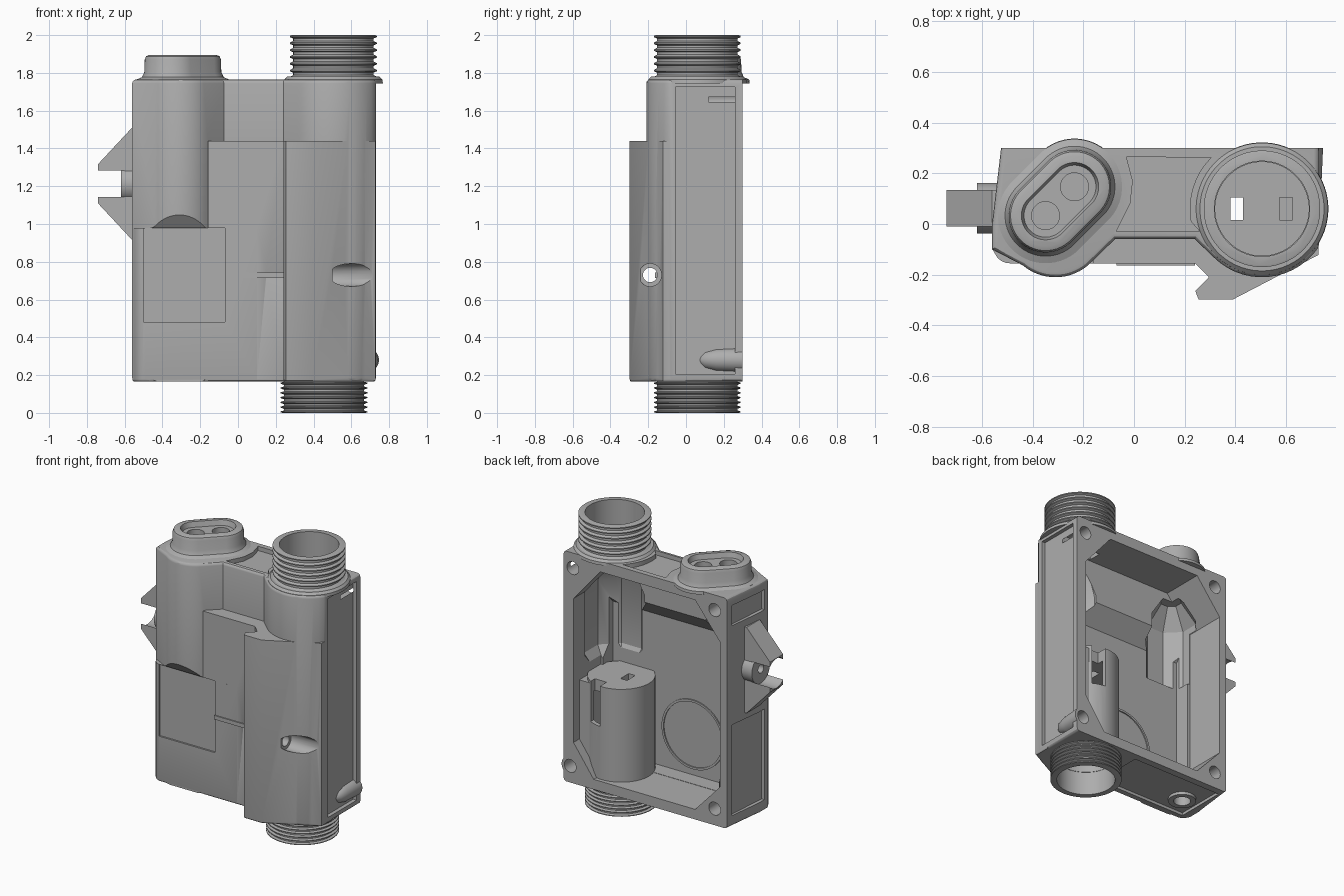
import bpy, bmesh
from math import cos, sin, pi, radians
from mathutils import Matrix, Vector

default = bpy.data.objects.get("Cube")
if default:
    bpy.data.objects.remove(default)

grey = bpy.data.materials.new("mid grey")
grey.use_nodes = True
GREY = (0.42, 0.42, 0.42, 1)
grey.diffuse_color = GREY
grey.node_tree.nodes["Principled BSDF"].inputs["Base Color"].default_value = GREY

BOTTOM, TOP, BACK = 0.165, 1.765, 0.30
UPPER = (0.505, 0.06)
LOWER = (0.455, 0.06)


def finish(name, bm):
    bmesh.ops.recalc_face_normals(bm, faces=bm.faces)
    mesh = bpy.data.meshes.new(name)
    bm.to_mesh(mesh)
    bm.free()
    mesh.materials.append(grey)
    ob = bpy.data.objects.new(name, mesh)
    bpy.context.collection.objects.link(ob)
    return ob


def prism(name, points, lo, hi, axis="z", round_z=(), width=0.02):
    """Extrude a 2D outline along an axis, rounding the rims at the given heights."""
    place = {"z": lambda a, b, t: (a, b, t),
             "x": lambda a, b, t: (t, a, b),
             "y": lambda a, b, t: (a, t, b)}[axis]
    bm = bmesh.new()
    ends = [[bm.verts.new(place(a, b, t)) for a, b in points] for t in (lo, hi)]
    n = len(points)
    for ring in ends:
        bm.faces.new(ring)
    for i in range(n):
        j = (i + 1) % n
        bm.faces.new((ends[0][i], ends[0][j], ends[1][j], ends[1][i]))
    rims = [e for e in bm.edges
            if any(all(abs(v.co.z - z) < 1e-4 for v in e.verts) for z in round_z)]
    if rims:
        bmesh.ops.recalc_face_normals(bm, faces=bm.faces)
        bmesh.ops.bevel(bm, geom=rims, offset=width, segments=3, profile=0.5, affect="EDGES")
    return finish(name, bm)


def box(name, x, y, z):
    return prism(name, [(x[0], y[0]), (x[1], y[0]), (x[1], y[1]), (x[0], y[1])], *z)


def lathe(name, profile, at, spread=0.0, axis="z", n=48):
    """Stack rings of (radius, position); spread pulls the circle into a diagonal slot."""
    bm = bmesh.new()
    rings = []
    pull = Vector((spread, spread))
    for r, t in profile:
        ring = []
        for i in range(n):
            a = 2 * pi * (i + 0.5) / n
            d = Vector((cos(a), sin(a)))
            p = d * r + (pull if d.x + d.y > 0 else -pull) + Vector(at)
            co = {"z": (p.x, p.y, t), "x": (t, p.x, p.y), "y": (p.x, t, p.y)}[axis]
            ring.append(bm.verts.new(co))
        rings.append(ring)
    for a, b in zip(rings, rings[1:]):
        for i in range(n):
            j = (i + 1) % n
            bm.faces.new((a[i], a[j], b[j], b[i]))
    bm.faces.new(rings[0])
    bm.faces.new(rings[-1])
    return finish(name, bm)


def rod(name, r, at, lo, hi, axis="z", n=32):
    return lathe(name, [(r, lo), (r, hi)], at, axis=axis, n=n)


def combine(target, mode, *parts):
    """Apply booleans one after another and discard the tool shapes."""
    for part in parts:
        mod = target.modifiers.new("shape", "BOOLEAN")
        mod.operation, mod.object, mod.solver = mode, part, "EXACT"
        bpy.context.view_layer.update()
        bpy.context.view_layer.objects.active = target
        bpy.ops.object.modifier_apply(modifier=mod.name)
        bpy.data.objects.remove(part)


def arc(c, r, a0, a1, n=14):
    steps = [radians(a0 + (a1 - a0) * i / n) for i in range(n + 1)]
    return [(c[0] + r * cos(a), c[1] + r * sin(a)) for a in steps]


# Housing with two rounded front lobes
outline = ([(-0.515, 0.38), (-0.56, 0), (-0.56, -0.10)]
           + arc((-0.31, -0.01), 0.2, 230, 310) + [(-0.075, -0.06), (0.24, -0.06)]
           + arc(UPPER, 0.27, 225, 325) + [(0.73, -0.08), (0.73, 0.38)])
housing = prism("housing", outline, BOTTOM, TOP, round_z=(BOTTOM, TOP))

# Left lobe stops above the flat lower front
combine(housing, "DIFFERENCE", prism(
    "cut", [(-0.155, 0), (-0.155, 0.98), (-0.3, 1.16), (-0.3, 0)], -0.7, 0, "x"))

# Front plate with hooked rail, and lower left front
hook = [(0.24, -0.155), (0.295, -0.21), (0.242, -0.265), (0.255, -0.298),
        (0.39, -0.298), (0.728, -0.122), (0.728, 0), (-0.16, 0), (-0.16, -0.155)]
corner = [(-0.559, 0), (-0.559, -0.10)] + arc((-0.49, -0.09), 0.065, 200, 270, 5)
corner += [(0.1, -0.1551), (0.1, 0)]
combine(housing, "UNION",
        prism("plate", hook, BOTTOM, 1.44, round_z=(BOTTOM,), width=0.012),
        prism("corner", corner, BOTTOM + 0.001, 0.98, round_z=(BOTTOM + 0.001,), width=0.012))
combine(housing, "DIFFERENCE", box("cut", (-1, 1), (BACK, 1), (0, 3)))

# Open back cavity with chamfered corners, deeper pockets behind the lobes
opening = [(-0.28, 0.235), (0.5, 0.235), (0.655, 0.45), (0.655, 1.45),
           (0.45, 1.69), (-0.28, 1.69), (-0.47, 1.45), (-0.47, 0.44)]
combine(housing, "DIFFERENCE",
        prism("cut", opening, 0.0, 0.5, "y"),
        prism("cut", [(0.05, 0.237), (-0.11, 0.237), (-0.11, 1.28), (0, 1.4), (0.05, 1.4)],
              -0.45, 0.64, "x"),
        lathe("cut", [(0.17, 1.08), (0.17, 1.5), (0.07, 1.64)], (-0.31, 0.0), n=8),
        lathe("cut", [(0.1, 0.85), (0.2, 1.0), (0.2, 1.45), (0.1, 1.62)], UPPER, n=8))

# Lower port block and screw tube inside the cavity
port_block = rod("port_block", 0.214, LOWER, 0.2, 0.88, n=48)
tube_at = (-0.38, 0.03)
combine(housing, "UNION", port_block,
        box("block", (0.37, 0.668), (0.05, 0.235), (0.2, 0.86)),
        rod("tube", 0.085, tube_at, 0.18, 0.36))

# Recessed panels on the side, top, bottom and front
top_panel = ([(-0.03, 0.265), (-0.005, 0.17), (-0.015, 0.08), (-0.07, -0.03), (0.26, -0.03)]
             + arc(UPPER, 0.285, 190, 135, 8))
side_panel = [(-0.6, -0.06), (-0.54, -0.06), (-0.515, 0.25), (-0.6, 0.25)]
combine(housing, "DIFFERENCE",
        box("cut", (0.703, 0.8), (-0.055, 0.26), (0.205, 1.725)),
        prism("cut", top_panel, TOP - 0.03, 2),
        box("cut", (-0.5, 0.2), (-0.11, 0.25), (0, BOTTOM + 0.02)),
        box("cut", (-0.5, -0.07), (-0.3, -0.143), (0.48, 0.979)),
        prism("cut", side_panel, 0.24, 0.87),
        prism("cut", side_panel, 1.56, 1.70))
combine(housing, "UNION",
        rod("ring", 0.09, tube_at, BOTTOM, 0.2),
        lathe("boss", [(0.02, 0.07), (0.045, 0.1), (0.06, 0.16), (0.066, BACK)],
              (0.68, 0.28), axis="y"))

# Screw holes, cross hole, port bores and key slots
combine(housing, "DIFFERENCE", rod("cut", 0.055, tube_at, 0, 0.5))
for at in ((0.66, 1.66), (0.68, 0.28), (-0.43, 1.66), (-0.43, 0.28)):
    combine(housing, "DIFFERENCE", rod("cut", 0.045, at, 0.12, 0.5, "y"))
cross = (-0.19, 0.73)
combine(housing, "DIFFERENCE",
        rod("cut", 0.06, cross, 0.5, 0.9, "x"),
        rod("cut", 0.038, cross, 0.15, 0.9, "x"),
        rod("cut", 0.185, UPPER, 1.74, 2.2, n=48),
        rod("cut", 0.185, LOWER, -0.2, 0.8, n=48))
for x in (0.405, 0.6):
    combine(housing, "DIFFERENCE", box("cut", (x - 0.025, x + 0.025), (0.015, 0.105), (1.5, 1.8)))
combine(housing, "DIFFERENCE", box("cut", (0.38, 0.43), (0.015, 0.105), (0.7, 1.0)),
        box("cut", (0.47, 0.56), (0.2, 0.4), (0.6, 1.0)))


# Threaded ports
def threaded_port(name, at, base, tip):
    turns = 6
    pitch = (tip - base) / (turns + 0.5)
    profile = [(0.215, base - (0.03 if tip > base else -0.03))]
    for i in range(turns + 1):
        z = base + pitch * i
        profile += [(0.213, z), (0.23, z + pitch * 0.2), (0.23, z + pitch * 0.4)]
        if i < turns:
            profile.append((0.213, z + pitch * 0.65))
    profile.append((0.22, tip))
    port = lathe(name, profile, at, n=64)
    combine(port, "DIFFERENCE", rod("cut", 0.188, at, -0.5, 2.5, n=64))
    return port


upper_port = threaded_port("upper_port", UPPER, TOP, 2.0)
lower_port = threaded_port("lower_port", LOWER, BOTTOM, 0.0)
collar = lathe("upper_collar", [(0.262, TOP - 0.02), (0.26, TOP), (0.245, TOP + 0.015)], UPPER, n=64)
combine(collar, "DIFFERENCE", rod("cut", 0.2, UPPER, 1, 3, n=64))

# Slot-shaped cable inlet with flared foot and two holes
inlet_at, spread = (-0.292, 0.09), 0.057
inlet = lathe("cable_inlet", [(0.19, TOP - 0.02), (0.188, TOP), (0.16, TOP + 0.012), (0.147, TOP + 0.04),
                              (0.145, 1.87), (0.138, 1.888), (0.12, 1.895)], inlet_at, spread)
combine(inlet, "DIFFERENCE", lathe("cut", [(0.085, 1.86), (0.1, 1.91)], inlet_at, spread))
for s in (-spread, spread):
    combine(inlet, "DIFFERENCE",
            rod("cut", 0.055, (inlet_at[0] + s, inlet_at[1] + s), 1.78, 2))

# Side latch: stub and two wedge fins hollowed to a round seat
latch_at, latch_z = (0.0625, 1.213), 1.213
stub = rod("latch_stub", 0.1, latch_at, -0.62, -0.5, "x")
combine(stub, "DIFFERENCE", rod("cut", 0.03, latch_at, -0.7, -0.53, "x"))
fins = []
for name, s in (("upper_fin", 1), ("lower_fin", -1)):
    wedge = [(-0.53, 0.04), (-0.74, 0.04), (-0.74, 0.105), (-0.56, 0.298), (-0.53, 0.298)]
    fin = prism(name, [(x, latch_z + s * z) for x, z in wedge], -0.01, 0.135, "y")
    combine(fin, "DIFFERENCE", rod("cut", 0.102, latch_at, -0.8, -0.6, "x"))
    fins.append(fin)

# Small front ridge and round gasket outline inside
ridge = box("front_ridge", (-0.07, 0.24), (-0.163, -0.15), (0.715, 0.742))
gasket = rod("gasket_ring", 0.24, (0.02, 0.52), -0.115, -0.102, "y", 48)
combine(gasket, "DIFFERENCE", rod("cut", 0.225, (0.02, 0.52), -0.2, 0, "y", 48))

# Smooth shading with crisp edges
for ob in (housing, upper_port, lower_port, collar, inlet, stub, ridge, gasket, *fins):
    bpy.ops.object.select_all(action="DESELECT")
    ob.select_set(True)
    bpy.context.view_layer.objects.active = ob
    bpy.ops.object.shade_smooth_by_angle(angle=radians(30))
